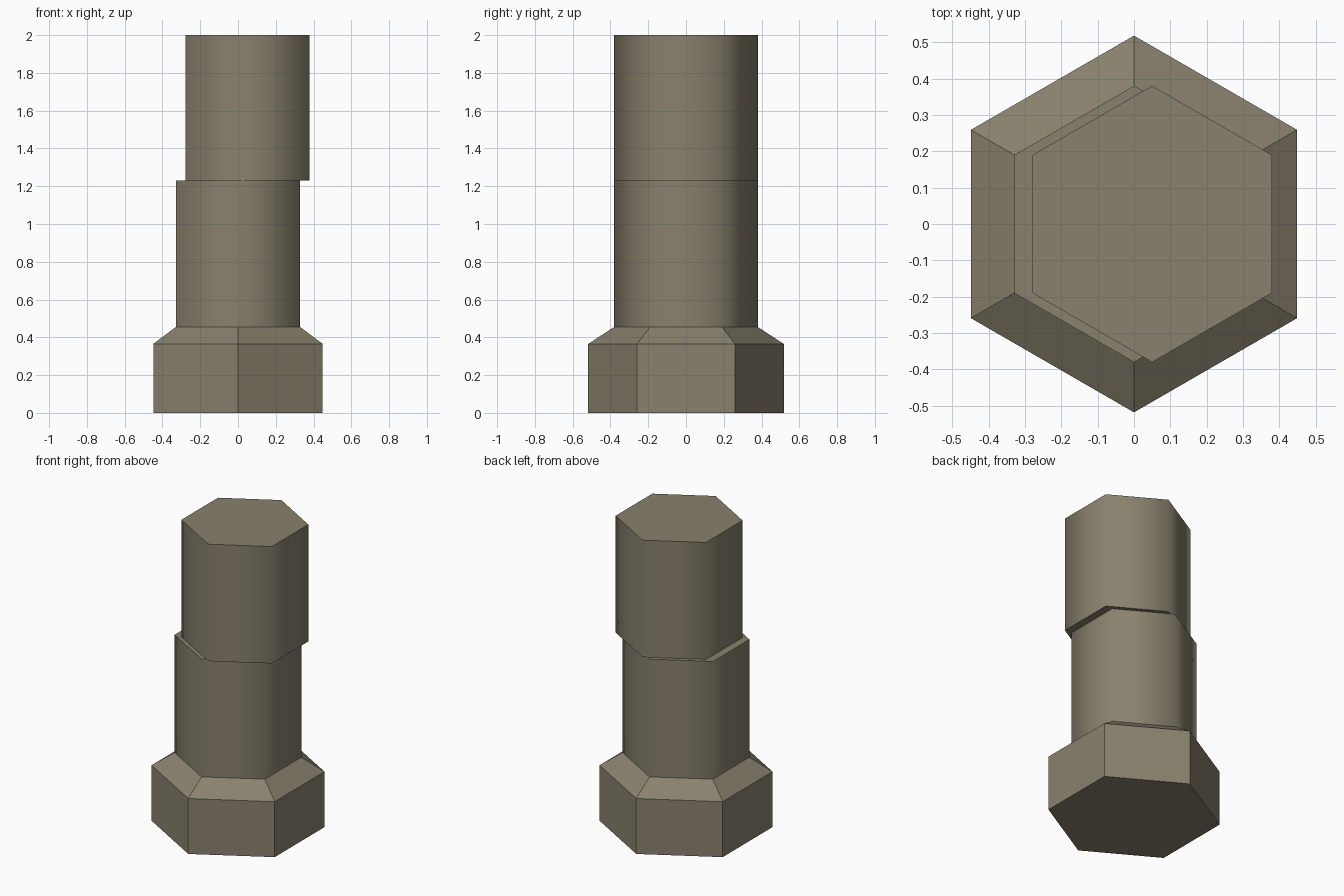
import bpy, bmesh, math

if "Cube" in bpy.data.objects:
    bpy.data.objects.remove(bpy.data.objects["Cube"])

stone = bpy.data.materials.new("weathered_stone")
stone.diffuse_color = (0.25, 0.22, 0.155, 1)
stone.use_nodes = True
stone.node_tree.nodes["Principled BSDF"].inputs["Base Color"].default_value = stone.diffuse_color


def hex_stack(name, rings, cx=0.0, smooth=False):
    """Closed hexagonal solid through (radius, z) rings, points facing +-y."""
    bm = bmesh.new()
    loops = []
    for r, z in rings:
        loops.append([bm.verts.new((cx + r * math.cos(math.radians(30 + 60 * i)),
                                    r * math.sin(math.radians(30 + 60 * i)), z))
                      for i in range(6)])
    for a, b in zip(loops, loops[1:]):
        for i in range(6):
            j = (i + 1) % 6
            f = bm.faces.new((a[i], a[j], b[j], b[i]))
            f.smooth = smooth
    bm.faces.new(loops[0][::-1])
    bm.faces.new(loops[-1])
    # keep the rims sharp where sides meet the caps
    for e in bm.edges:
        e.smooth = smooth and e.calc_face_angle() < math.radians(70)
    me = bpy.data.meshes.new(name)
    bm.to_mesh(me)
    bm.free()
    me.materials.append(stone)
    ob = bpy.data.objects.new(name, me)
    bpy.context.collection.objects.link(ob)
    return ob


# chamfered foot
hex_stack("base", [(0.518, 0), (0.518, 0.365), (0.38, 0.455)])
# two shaft drums, the upper one shifted sideways
hex_stack("lower_drum", [(0.38, 0.455), (0.38, 1.23)], smooth=True)
hex_stack("upper_drum", [(0.38, 1.23), (0.38, 2.0)], cx=0.05, smooth=True)
